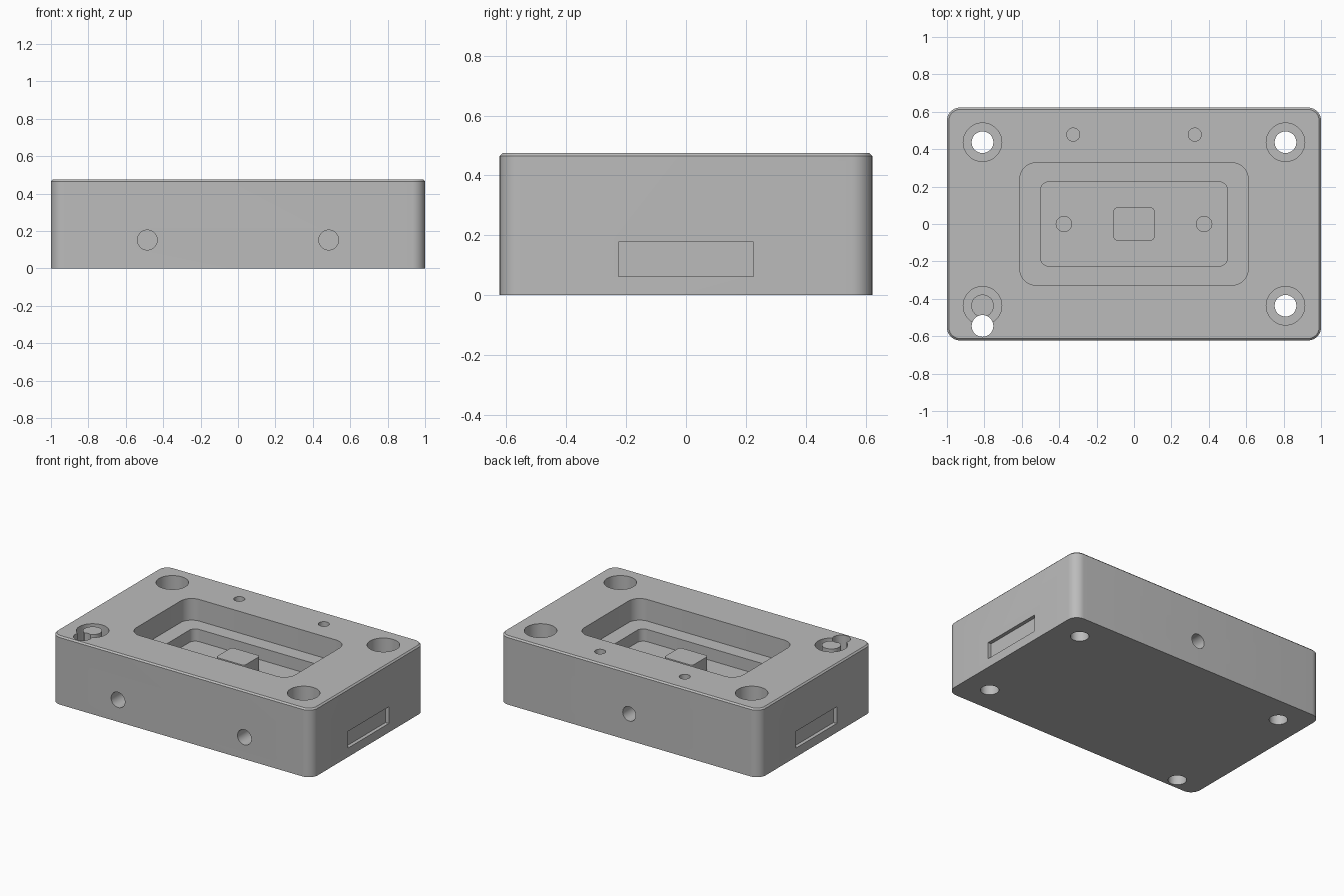
import bpy, bmesh, math
from mathutils import Matrix

if "Cube" in bpy.data.objects:
    bpy.data.objects.remove(bpy.data.objects["Cube"], do_unlink=True)

HEIGHT, LEDGE, FLOOR, BORE_FLOOR = 0.475, 0.325, 0.24, 0.25
OVER = HEIGHT + 0.1

metal = bpy.data.materials.new("machined_grey")
metal.use_nodes = True
grey = (0.5, 0.5, 0.5, 1)
metal.diffuse_color = grey
metal.node_tree.nodes["Principled BSDF"].inputs["Base Color"].default_value = grey


def outline(hx, hy, r, steps):
    """Rounded rectangle, counter-clockwise."""
    pts = []
    for i, (sx, sy) in enumerate([(1, 1), (-1, 1), (-1, -1), (1, -1)]):
        for k in range(steps):
            a = (i + k / (steps - 1)) * math.pi / 2
            pts.append((sx * (hx - r) + r * math.cos(a),
                        sy * (hy - r) + r * math.sin(a)))
    return pts


def prism(name, hx, hy, r, levels, matrix=Matrix(), steps=10):
    """Stack rounded rectangles; levels holds (z, inset)."""
    bm = bmesh.new()
    rings = [[bm.verts.new((x, y, z)) for x, y in outline(hx - d, hy - d, r - d, steps)]
             for z, d in levels]
    n = len(rings[0])
    bm.faces.new(rings[0][::-1])
    bm.faces.new(rings[-1])
    for low, high in zip(rings, rings[1:]):
        for i in range(n):
            j = (i + 1) % n
            bm.faces.new((low[i], low[j], high[j], high[i]))
    bmesh.ops.remove_doubles(bm, verts=bm.verts, dist=1e-5)
    bmesh.ops.recalc_face_normals(bm, faces=bm.faces)
    bm.transform(matrix)
    mesh = bpy.data.meshes.new(name)
    bm.to_mesh(mesh)
    bm.free()
    mesh.materials.append(metal)
    obj = bpy.data.objects.new(name, mesh)
    bpy.context.collection.objects.link(obj)
    return obj


def cylinder(name, x, y, r, z0, z1):
    return prism(name, r, r, r, [(z0, 0), (z1, 0)], Matrix.Translation((x, y, 0)))


def combine(body, tool, operation="DIFFERENCE"):
    """Apply one boolean and discard its tool."""
    mod = body.modifiers.new(tool.name, "BOOLEAN")
    mod.object, mod.operation, mod.solver = tool, operation, "EXACT"
    bpy.context.view_layer.update()
    result = bpy.data.meshes.new_from_object(
        body.evaluated_get(bpy.context.evaluated_depsgraph_get()))
    body.modifiers.clear()
    body.data = result
    bpy.data.objects.remove(tool, do_unlink=True)


# Block with rounded corners and a small top chamfer
block = prism("housing_block", 1, 0.6225, 0.07,
              [(0, 0), (HEIGHT - 0.01, 0), (HEIGHT, 0.01)])

# Stepped central pocket
combine(block, prism("upper_pocket", 0.61, 0.327, 0.085, [(LEDGE, 0), (OVER, 0)]))
combine(block, prism("lower_pocket", 0.5, 0.225, 0.045, [(FLOOR, 0), (OVER, 0)]))

# Corner counterbores, one with a central post and an offset through hole
for sx in (-1, 1):
    for sy in (-1, 1):
        x, y = sx * 0.81, sy * 0.437
        combine(block, cylinder("counterbore", x, y, 0.103, BORE_FLOOR, OVER))
        if sx < 0 and sy < 0:
            combine(block, cylinder("post", x, y, 0.06, BORE_FLOOR - 0.05, HEIGHT), "UNION")
            y = -0.545
        combine(block, cylinder("through_hole", x, y, 0.058, -0.1, OVER))

for s in (-1, 1):
    # Small blind holes in the top face and the pocket floor
    combine(block, cylinder("top_hole", s * 0.325, 0.478, 0.035, 0.3, OVER))
    combine(block, cylinder("floor_hole", s * 0.375, 0, 0.041, 0.1, OVER))
    # Bores in the front face
    bore = Matrix.Translation((s * 0.485, -0.4, 0.152)) @ Matrix.Rotation(math.pi / 2, 4, "X")
    combine(block, prism("front_bore", 0.053, 0.053, 0.053, [(0, 0), (0.3, 0)], bore))
    # Shallow recess in each end
    recess = Matrix.Translation((s, 0, 0.12)) @ Matrix.Rotation(math.pi / 2, 4, "Y")
    combine(block, prism("end_recess", 0.058, 0.225, 0.001, [(-0.025, 0), (0.025, 0)],
                         recess, 2))

# Single bore in the back face
bore = Matrix.Translation((0, 0.7, 0.185)) @ Matrix.Rotation(math.pi / 2, 4, "X")
combine(block, prism("back_bore", 0.05, 0.05, 0.05, [(0, 0), (0.28, 0)], bore))

# Raised pad in the middle of the pocket
pad = prism("center_pad", 0.11, 0.088, 0.02, [(FLOOR - 0.01, 0), (0.345, 0)])

# Smooth round walls, sharp edges
bpy.context.view_layer.update()
bpy.ops.object.select_all(action="DESELECT")
for obj in (pad, block):
    obj.select_set(True)
bpy.context.view_layer.objects.active = block
bpy.ops.object.shade_smooth_by_angle(angle=math.radians(30))
